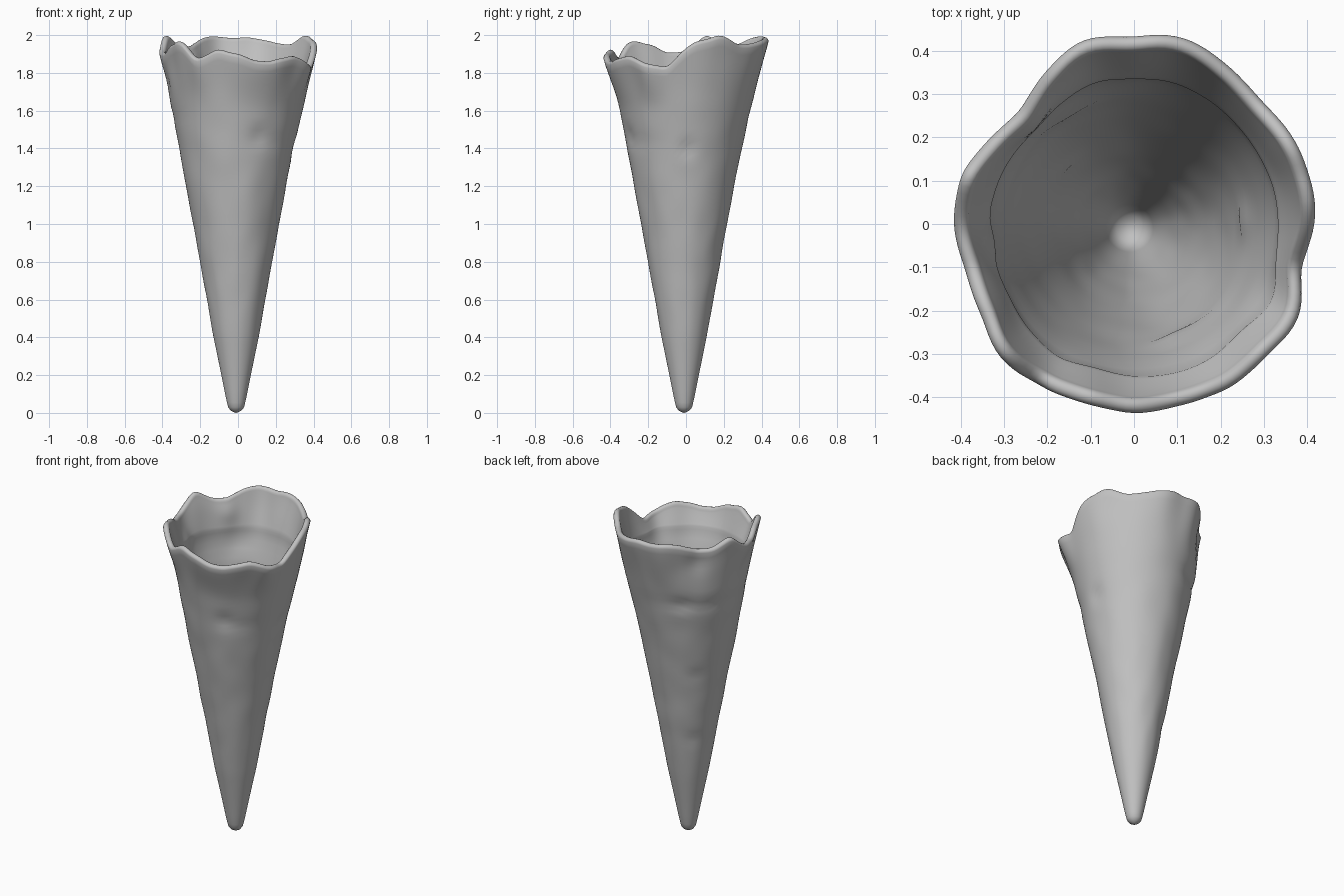
import bpy, bmesh, math
from mathutils import Vector, noise

if "Cube" in bpy.data.objects:
    bpy.data.objects.remove(bpy.data.objects["Cube"])

SIDES = 144
# Rim height and rim radius, one value every 15 degrees from +x
RIM_Z = [1.93, 1.98, 1.99, 1.95, 1.96, 1.98, 1.985, 1.99, 1.98, 1.94, 1.95, 1.99,
         1.92, 1.91, 1.95, 1.96, 1.88, 1.92, 1.90, 1.86, 1.87, 1.89, 1.85, 1.84]
RIM_R = [.42, .425, .42, .415, .432, .448, .437, .443, .41, .38, .395, .42,
         .422, .41, .415, .44, .435, .433, .442, .437, .442, .438, .443, .425]
RIM_R[-1] = .408
# Outer wall radius by height
WALL = [(0, 0), (.008, .025), (.03, .042), (.08, .054), (.2, .078), (.4, .119),
        (1, .227), (1.4, .303), (1.6, .345), (1.8, .389), (2, .435)]
# Dents: angle, height, angular size, height size, depth
DENTS = [(292, 1.47, 10, .05, .010), (3, 1.40, 10, .045, .012), (135, 1.86, 12, .06, .010),
         (120, 1.58, 12, .04, .010), (135, 1.09, 14, .04, .006), (135, .65, 18, .04, .006),
         (148, 1.57, 45, .035, .008), (305, 1.44, 25, .04, .005), (186, 1.76, 8, .07, .012)]


def around(table, deg):
    """Smooth periodic interpolation of a rim table."""
    n = len(table)
    f = deg / 360 * n
    i = int(f)
    t = f - i
    a, b, c, d = (table[(i + k) % n] for k in (-1, 0, 1, 2))
    return b + .5 * t * (c - a + t * (2*a - 5*b + 4*c - d + t * (3 * (b - c) + d - a)))


def wall_radius(z):
    for (z0, r0), (z1, r1) in zip(WALL, WALL[1:]):
        if z <= z1:
            return r0 + (r1 - r0) * (z - z0) / (z1 - z0)
    return WALL[-1][1]


def smooth(a, b, v):
    t = min(1, max(0, (v - a) / (b - a)))
    return t * t * (3 - 2 * t)


def outer_radius(deg, z):
    r = wall_radius(z)
    top = around(RIM_Z, deg)
    r += (around(RIM_R, deg) - wall_radius(top)) * smooth(1.6, top, z)
    for a, h, wa, wh, depth in DENTS:
        da = (deg - a + 180) % 360 - 180
        r -= depth * math.exp(-(da / wa) ** 2 - ((z - h) / wh) ** 2)
    p = Vector((math.cos(math.radians(deg)), math.sin(math.radians(deg)), z * 3))
    return r + .004 * noise.noise(p * 2) * smooth(.2, .8, z)


def point(deg, r, z):
    a = math.radians(deg)
    shift = -.01 * (1 - smooth(1.2, 1.9, z))
    return (r * math.cos(a) + shift, r * math.sin(a) + shift, z)


def section(deg):
    """Wall section: up the outside, over the rounded lip, down the inside."""
    ripple = Vector((math.cos(math.radians(deg)), math.sin(math.radians(deg)), 0)) * 5
    top = around(RIM_Z, deg) + .01 * noise.noise(ripple)
    pts = [(outer_radius(deg, z), z) for z in (.004, .012, .03, .055, .08, .12)]
    for k in range(1, 51):
        z = .12 + (top - .02 - .12) * k / 50
        pts.append((outer_radius(deg, z), z))
    edge = pts[-1][0]
    for k in range(1, 7):
        a = math.pi * k / 6
        pts.append((edge - .018 + .018 * math.cos(a), top - .02 + .02 * math.sin(a)))
    # Inner wall thickens down to a small ledge, then drops to the rounded bottom
    for k in range(1, 10):
        t = k / 9
        z = top - .02 + (1.76 - top + .02) * t
        pts.append((outer_radius(deg, z) - .036 - .01 * t, z))
    pts.append((outer_radius(deg, 1.74) - .04, 1.74))
    for k in range(1, 31):
        z = 1.74 - 1.52 * k / 30
        pts.append((outer_radius(deg, z) - .038, z))
    pts += [(.03, .205), (.015, .196)]
    return [point(deg, r, z) for r, z in pts]


# Hollow cone
bm = bmesh.new()
columns = [[bm.verts.new(p) for p in section(360 * i / SIDES)] for i in range(SIDES)]
tip = bm.verts.new((-.01, -.01, 0))
pit = bm.verts.new((-.01, -.01, .193))
for i, col in enumerate(columns):
    nxt = columns[(i + 1) % SIDES]
    for j in range(len(col) - 1):
        bm.faces.new((col[j], nxt[j], nxt[j + 1], col[j + 1]))
    bm.faces.new((tip, nxt[0], col[0]))
    bm.faces.new((pit, col[-1], nxt[-1]))
bmesh.ops.recalc_face_normals(bm, faces=bm.faces)
mesh = bpy.data.meshes.new("hollow_cone")
bm.to_mesh(mesh)
bm.free()
cone = bpy.data.objects.new("hollow_cone", mesh)
bpy.context.collection.objects.link(cone)

# Plain grey material
grey = bpy.data.materials.new("plain_grey")
grey.use_nodes = True
colour = (.53, .53, .53, 1)
grey.diffuse_color = colour
grey.node_tree.nodes["Principled BSDF"].inputs["Base Color"].default_value = colour
mesh.materials.append(grey)

bpy.context.view_layer.objects.active = cone
cone.select_set(True)
bpy.ops.object.shade_smooth_by_angle(angle=math.radians(60))
